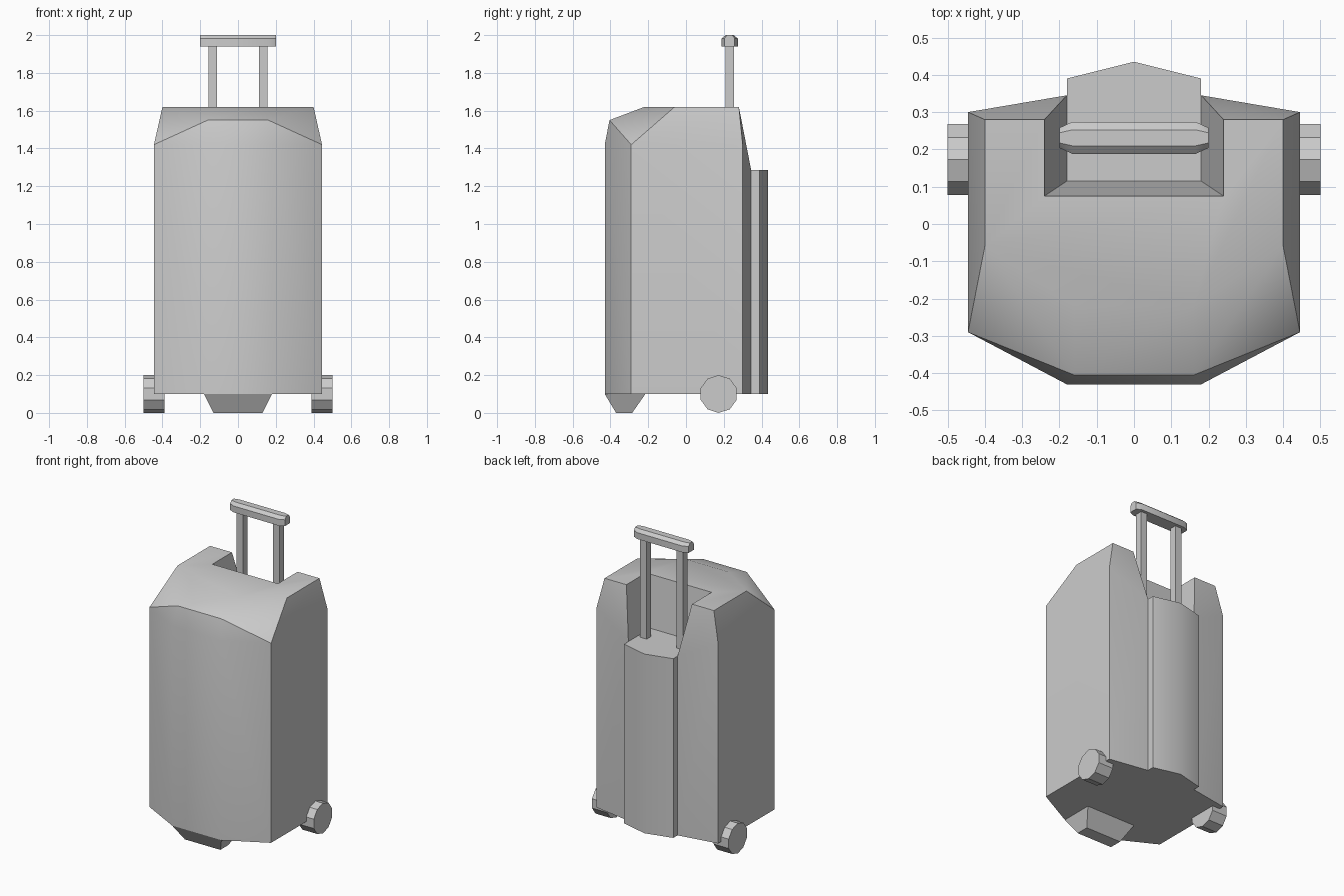
import bpy, bmesh, math

if "Cube" in bpy.data.objects:
    bpy.data.objects.remove(bpy.data.objects["Cube"])


def hull(name, points, mirror=True):
    """Convex solid around the points, mirrored across x = 0 if asked."""
    pts = set(points)
    if mirror:
        pts |= {(-x, y, z) for x, y, z in points}
    bm = bmesh.new()
    for p in sorted(pts):
        bm.verts.new(p)
    bmesh.ops.convex_hull(bm, input=bm.verts[:])
    bmesh.ops.delete(bm, geom=[v for v in bm.verts if not v.link_faces], context='VERTS')
    bmesh.ops.dissolve_limit(bm, angle_limit=math.radians(1), verts=bm.verts[:], edges=bm.edges[:])
    bmesh.ops.recalc_face_normals(bm, faces=bm.faces[:])
    mesh = bpy.data.meshes.new(name)
    bm.to_mesh(mesh)
    bm.free()
    obj = bpy.data.objects.new(name, mesh)
    bpy.context.collection.objects.link(obj)
    return obj


def select(obj):
    bpy.ops.object.select_all(action='DESELECT')
    obj.select_set(True)
    bpy.context.view_layer.objects.active = obj


def smooth(obj):
    select(obj)
    bpy.ops.object.shade_smooth_by_angle(angle=math.radians(30))


# Suitcase shell: straight walls, chamfered top
shell = hull("case_shell", [
    (0.18, -0.43, 0.10), (0.445, -0.29, 0.10), (0.445, 0.30, 0.10), (0.18, 0.345, 0.10),
    (0.18, -0.43, 1.42), (0.445, -0.29, 1.42), (0.445, 0.30, 1.42), (0.18, 0.345, 1.285),
    (0.16, -0.405, 1.55), (0.16, -0.22, 1.62), (0.40, -0.06, 1.62), (0.40, 0.28, 1.62),
    (0.24, 0.28, 1.62)])

# Tapered handle recess, cut into the top and back
cutter = hull("recess_cutter", [
    (0.18, 0.115, 1.285), (0.18, 0.60, 1.285), (0.258, 0.063, 1.72), (0.258, 0.60, 1.72)])
cutter.hide_render = True
mod = shell.modifiers.new("recess", 'BOOLEAN')
mod.operation = 'DIFFERENCE'
mod.solver = 'EXACT'
mod.object = cutter
select(shell)
bpy.ops.object.modifier_apply(modifier=mod.name)
bpy.data.objects.remove(cutter)
smooth(shell)

# Raised back panel that houses the rods
smooth(hull("back_panel", [(x, y, z) for z in (0.10, 1.285)
                           for x, y in ((0.18, 0.345), (0.18, 0.39), (0, 0.435))]))

# Front foot
hull("front_foot", [(0.18, -0.43, 0.10), (0.18, -0.215, 0.10),
                    (0.13, -0.37, 0), (0.13, -0.285, 0)])

# Wheels and telescopic rods
for side, s in (("left", -1), ("right", 1)):
    ring = [(0.1 * math.sin(i * math.tau / 10), 0.1 * math.cos(i * math.tau / 10)) for i in range(10)]
    hull(side + "_wheel", [(s * x, 0.173 + a, 0.10 + b) for x in (0.39, 0.50) for a, b in ring], False)
    hull(side + "_rod", [(s * x, y, z) for x in (0.11, 0.157) for y in (0.208, 0.254)
                         for z in (1.28, 1.96)], False)

# Grip with chamfered top and narrowed ends
grip = []
for x, w in ((0.165, 0.043), (0.20, 0.027)):
    for s in (-1, 1):
        grip += [(x, 0.231 + s * w, 1.94), (x, 0.231 + s * w, 1.982), (x, 0.231 + s * w * 0.5, 2.0)]
smooth(hull("handle_grip", grip))
